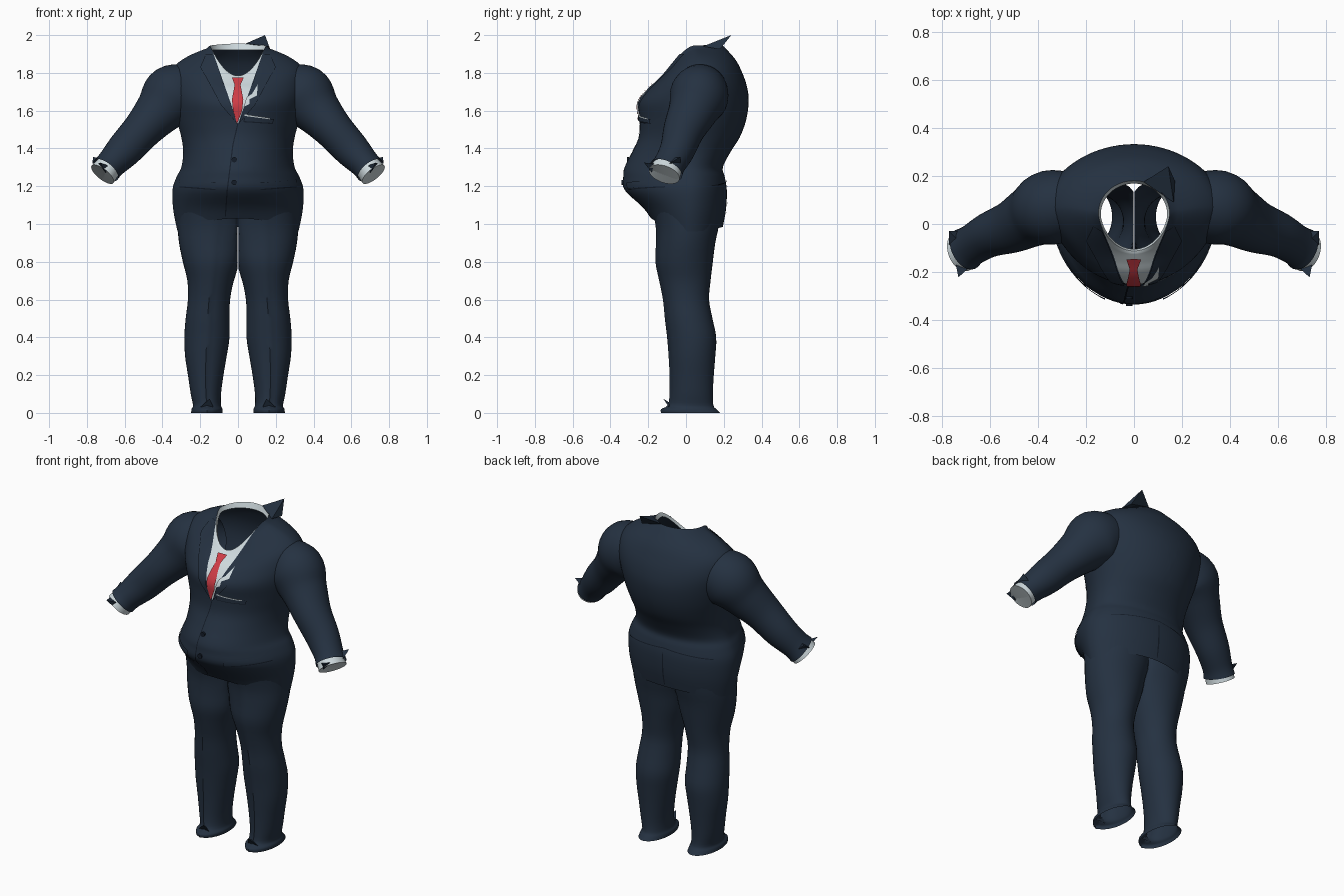
import bpy, bmesh, math
from mathutils import Vector
from mathutils.bvhtree import BVHTree

if "Cube" in bpy.data.objects:
    bpy.data.objects.remove(bpy.data.objects["Cube"])


def material(name, rgb):
    m = bpy.data.materials.new(name)
    m.use_nodes = True
    m.diffuse_color = (*rgb, 1)
    m.node_tree.nodes["Principled BSDF"].inputs["Base Color"].default_value = (*rgb, 1)
    return m


NAVY = material("navy cloth", (0.018, 0.031, 0.053))
DARK = material("dark seam", (0.007, 0.012, 0.022))
WHITE = material("shirt white", (0.62, 0.70, 0.73))
RED = material("tie red", (0.62, 0.045, 0.06))


def finish(bm, name, mats, mirror=False):
    me = bpy.data.meshes.new(name)
    bm.to_mesh(me)
    bm.free()
    ob = bpy.data.objects.new(name, me)
    bpy.context.collection.objects.link(ob)
    for m in mats:
        me.materials.append(m)
    if mirror:
        ob.modifiers.new("Mirror", "MIRROR").use_mirror_merge = False
    bpy.ops.object.select_all(action="DESELECT")
    ob.select_set(True)
    bpy.context.view_layer.objects.active = ob
    bpy.ops.object.shade_smooth_by_angle(angle=math.radians(50))
    return ob


def smooth_rows(rows, n):
    """Catmull-Rom interpolation between rows of ring parameters."""
    out = []
    for i in range(len(rows) - 1):
        a, b, c, d = (rows[min(max(i + k, 0), len(rows) - 1)] for k in (-1, 0, 1, 2))
        for j in range(n):
            t = j / n
            out.append([0.5 * (2 * q + (r - p) * t + (2 * p - 5 * q + 4 * r - s) * t * t
                               + (3 * q - p - 3 * r + s) * t ** 3)
                        for p, q, r, s in zip(a, b, c, d)])
    return out + [list(rows[-1])]


def loft(rings):
    bm = bmesh.new()
    loops = [[bm.verts.new(p) for p in ring] for ring in rings]
    n = len(loops[0])
    for a, b in zip(loops, loops[1:]):
        for i in range(n):
            j = (i + 1) % n
            bm.faces.new((a[i], a[j], b[j], b[i]))
    bmesh.ops.recalc_face_normals(bm, faces=bm.faces)
    return bm


def angles(n):
    return [math.tau * i / n for i in range(n)]


# Jacket body: half width, side y, front y, back y, then front, side and back heights
def body_ring(p):
    hw, ym, yf, yb, zf, zs, zb = p
    ring = []
    for t in angles(72):
        s = math.sin(t)
        y, z = (yb, zb) if s > 0 else (yf, zf)
        power = 1 if s > 0 else 1.2
        ring.append((hw * math.cos(t), ym + (y - ym) * abs(s) ** power, zs + (z - zs) * s * s))
    return ring


body_rows = [
    (.32, .02, -.185, .195, 1.03, .96, .985),
    (.342, .02, -.23, .212, 1.09, 1.07, 1.08),
    (.347, .02, -.325, .216, 1.18, 1.18, 1.18),
    (.325, .02, -.332, .205, 1.25, 1.25, 1.25),
    (.30, .02, -.325, .195, 1.3, 1.3, 1.3),
    (.29, .03, -.285, .235, 1.38, 1.38, 1.38),
    (.30, .04, -.25, .285, 1.46, 1.46, 1.46),
    (.325, .05, -.245, .318, 1.55, 1.55, 1.55),
    (.35, .06, -.25, .332, 1.64, 1.65, 1.65),
    (.365, .07, -.205, .322, 1.71, 1.74, 1.73),
    (.345, .07, -.165, .298, 1.745, 1.825, 1.8),
    (.27, .07, -.142, .262, 1.765, 1.885, 1.87),
    (.165, .055, -.122, .20, 1.782, 1.93, 1.94),
]
rings = [body_ring(p) for p in smooth_rows(body_rows, 4)]
# turned-in shirt collar around the neck
rings.append(body_ring((.148, .045, -.112, .18, 1.785, 1.945, 1.955)))
rings.append(body_ring((.138, .04, -.104, .168, 1.765, 1.92, 1.92)))
bm = loft(rings)
collar_faces = set(list(bm.faces)[-72:])
for f in collar_faces:
    f.material_index = 1
# cut the V of the shirt front
V_Z, V_SLOPE = 1.53, .35
for side in (1, -1):
    bmesh.ops.bisect_plane(bm, geom=bm.verts[:] + bm.edges[:] + bm.faces[:],
                           plane_co=(0, 0, V_Z), plane_no=(side, 0, -V_SLOPE))
for f in bm.faces:
    c = f.calc_center_median()
    if c.y < .05 and abs(c.x) < V_SLOPE * (c.z - V_Z):
        f.material_index = 1
body_tree = BVHTree.FromBMesh(bm)
finish(bm, "jacket_body", [NAVY, WHITE])


# Plates laid onto the jacket, given by outlines in x and z
def surface_point(x, z, lift, back=False):
    d = 1 if back else -1
    hit = body_tree.ray_cast(Vector((x, d, z)), Vector((0, -d, 0)))[0]
    if hit is None or hit.y * d < -.02:
        hit = body_tree.find_nearest(Vector((x, d * .13, z)))[0]
    return hit + Vector((0, d * lift, 0))


def drape(name, outline, mat, lift=.005, back=False, mirror=False):
    bm = bmesh.new()
    bm.faces.new([bm.verts.new((x, 0, z)) for x, z in outline])
    bmesh.ops.triangulate(bm, faces=bm.faces[:])
    for axis in (0, 2):
        vals = [p[axis // 2] for p in outline]
        for k in range(math.ceil(min(vals) / .02), math.ceil(max(vals) / .02)):
            co, no = Vector(), Vector()
            co[axis], no[axis] = k * .02, 1
            bmesh.ops.bisect_plane(bm, geom=bm.verts[:] + bm.edges[:] + bm.faces[:],
                                   plane_co=co, plane_no=no)
    for v in bm.verts:
        v.co = surface_point(v.co.x, v.co.z, lift, back)
    bmesh.ops.recalc_face_normals(bm, faces=bm.faces)
    for f in bm.faces:
        f.normal_update()
        if (f.normal.y < 0) == back:
            f.normal_flip()
    return finish(bm, name, [mat], mirror)


def strip(name, pts, dx, dz, **kw):
    drape(name, pts + [(x + dx, z + dz) for x, z in reversed(pts)], DARK, .004, **kw)


drape("lapel", [(.004, 1.53), (.09, 1.63), (.165, 1.77), (.135, 1.79), (.20, 1.83),
                (.17, 1.90), (.13, 1.9)], NAVY, .008, mirror=True)
drape("tie_blade", [(-.005, 1.53), (.022, 1.6), (.028, 1.66), (.012, 1.745),
                    (-.016, 1.745), (-.032, 1.66), (-.026, 1.6)], RED, .01)
drape("tie_knot", [(.014, 1.738), (.03, 1.775), (-.032, 1.775), (-.018, 1.738)], RED, .016)
drape("shirt_fold", [(.03, 1.62), (.06, 1.635), (.06, 1.66), (.1, 1.68), (.105, 1.74),
                     (.075, 1.69), (.045, 1.67)], WHITE, .012)
drape("breast_pocket", [(.03, 1.545), (.185, 1.535), (.19, 1.555), (.035, 1.575)], NAVY, .009)
drape("pocket_square", [(.035, 1.572), (.17, 1.554), (.17, 1.561), (.035, 1.581)], WHITE, .01)
strip("breast_pocket_seam", [(.03, 1.545), (.185, 1.535)], 0, -.006)
drape("pocket_flap", [(.12, 1.185), (.31, 1.2), (.31, 1.235), (.12, 1.22)], NAVY, .008, mirror=True)
strip("pocket_flap_seam", [(.12, 1.185), (.31, 1.2)], 0, -.006, mirror=True)
strip("front_edge", [(-.004, 1.53), (-.03, 1.42), (-.045, 1.3), (-.06, 1.18), (-.07, 1.04)], .006, 0)
strip("back_vent", [(0, 1.2), (.004, 1.1), (0, 1.0)], .006, 0, back=True)
strip("back_waist_seam", [(-.28, 1.2), (0, 1.225), (.28, 1.2)], 0, .005, back=True)

# Buttons
for i, z in enumerate((1.34, 1.22)):
    p = surface_point(-.02, z, .002)
    bpy.ops.mesh.primitive_cylinder_add(vertices=20, radius=.014, depth=.012, location=p,
                                        rotation=(math.pi / 2, 0, 0))
    bpy.context.object.name = f"button_{i + 1}"
    bpy.context.object.data.materials.append(DARK)


# Sleeves and cuffs: centre, y radius and radius across the arm
def tube(rows, n):
    rows = smooth_rows(rows, n)
    rings = []
    for i, r in enumerate(rows):
        a, b = rows[max(i - 1, 0)], rows[min(i + 1, len(rows) - 1)]
        t = (Vector(b[:3]) - Vector(a[:3]))
        if t.length < .001:
            t = Vector((.5, -.3, -.6))
        t.normalize()
        u = Vector((0, 1, 0))
        u = (u - t * u.dot(t)).normalized()
        v = t.cross(u)
        rings.append([Vector(r[:3]) + u * r[3] * math.cos(k) + v * r[4] * math.sin(k)
                      for k in angles(36)])
    return loft(rings)


finish(tube([(.22, .09, 1.73, .12, .12), (.34, .07, 1.68, .155, .165),
             (.42, .035, 1.595, .13, .13), (.505, -.01, 1.50, .11, .105),
             (.60, -.045, 1.395, .093, .095), (.67, -.085, 1.32, .085, .08),
             (.70, -.105, 1.285, .092, .08)], 5), "sleeve", [NAVY], True)
finish(tube([(.69, -.10, 1.297, .08, .07), (.717, -.115, 1.263, .086, .074),
             (.714, -.113, 1.267, .076, .064), (.67, -.085, 1.32, .066, .056)], 1),
       "shirt_cuff", [WHITE], True)


# Pointed folds of cloth, each a small hull
def fold(name, pts, mirror=False):
    bm = bmesh.new()
    bmesh.ops.convex_hull(bm, input=[bm.verts.new(p) for p in pts])
    finish(bm, name, [NAVY], mirror)


fold("collar_point", [(.04, .175, 1.955), (.165, .09, 1.94), (.17, .18, 1.925), (.143, .24, 2.0)])
fold("cuff_front_point", [(.69, -.185, 1.31), (.74, -.17, 1.32), (.70, -.18, 1.27),
                          (.73, -.222, 1.325)], True)
fold("cuff_back_point", [(.74, -.06, 1.35), (.77, -.09, 1.32), (.73, -.03, 1.32),
                         (.768, -.03, 1.355)], True)


# Trouser legs: height, inner x, outer x, front y, back y
def leg_ring(p):
    z, xi, xo, yf, yb = p
    ring = []
    for t in angles(40):
        s, c = math.sin(t), math.cos(t)
        crease = .007 if s < -.999 else 0
        ring.append((max((xi + xo) / 2 + (xo - xi) / 2 * c, .002),
                     (yf + yb) / 2 + (yb - yf) / 2 * s - crease, z))
    return ring


leg_rows = [
    (1.15, -.06, .32, -.19, .19), (1.0, -.06, .32, -.155, .175), (.9, -.035, .312, -.152, .155),
    (.8, -.012, .292, -.155, .142), (.7, .022, .268, -.135, .13), (.6, .042, .265, -.115, .122),
    (.5, .045, .277, -.105, .14), (.4, .045, .284, -.093, .16), (.3, .06, .28, -.085, .155),
    (.2, .077, .265, -.08, .147), (.1, .09, .25, -.08, .142), (.04, .09, .238, -.09, .145),
    (.02, .082, .246, -.125, .16), (0, .082, .248, -.125, .18)]
finish(loft([leg_ring(p) for p in smooth_rows(leg_rows, 3)]), "trouser_leg", [NAVY], True)
fold("trouser_hem_point", [(.13, -.09, .03), (.2, -.09, .03), (.16, -.08, .05), (.15, -.12, .075)], True)
